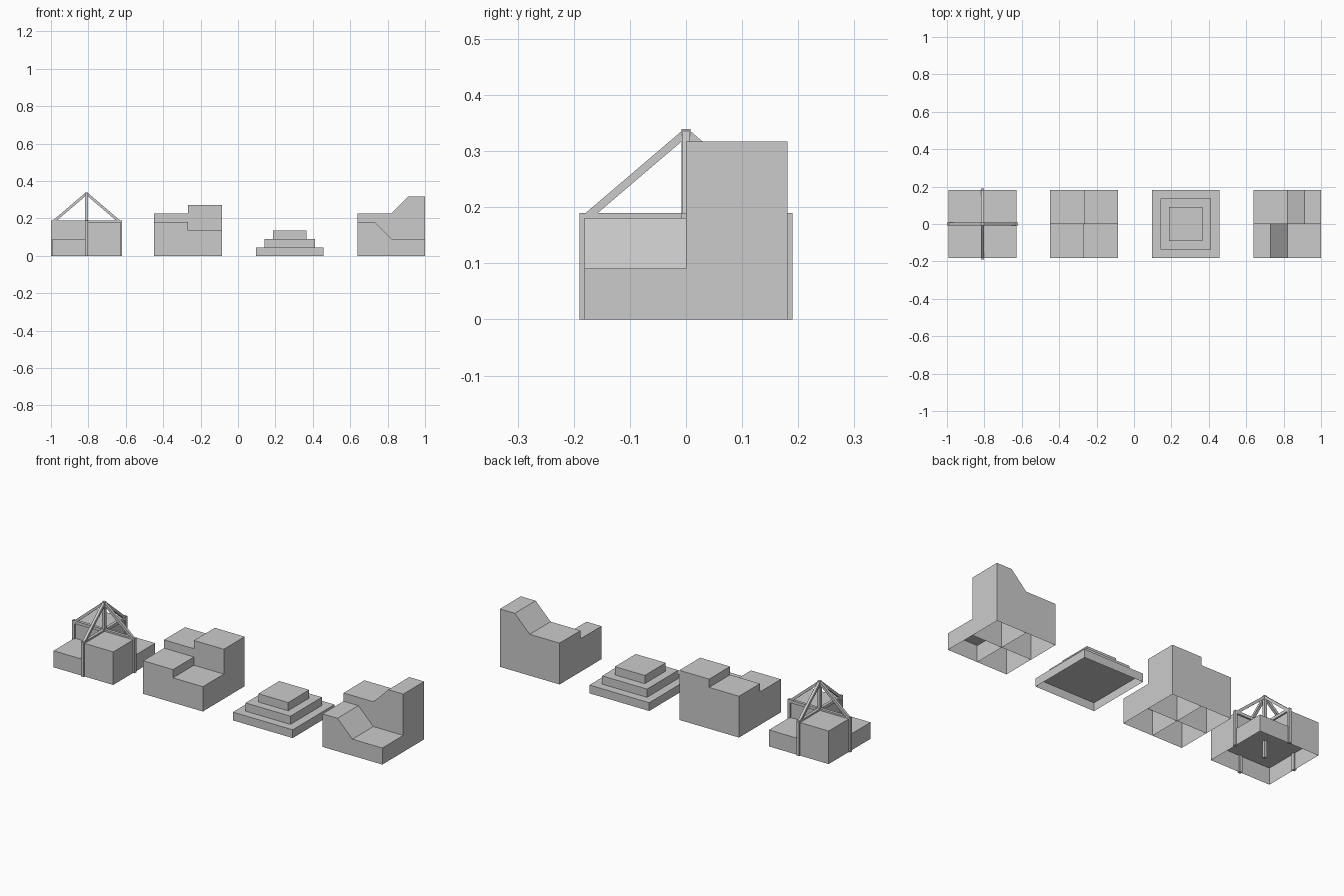
import bpy, bmesh
from mathutils import Vector

if "Cube" in bpy.data.objects:
    bpy.data.objects.remove(bpy.data.objects["Cube"])

H = 0.181          # half width of a model
Q = H / 4          # height step
CENTRES = [-0.81, -0.267, 0.277, 0.82]


def make(name, bm):
    bmesh.ops.recalc_face_normals(bm, faces=bm.faces[:])
    me = bpy.data.meshes.new(name)
    bm.to_mesh(me)
    bm.free()
    ob = bpy.data.objects.new(name, me)
    bpy.context.collection.objects.link(ob)
    return ob


def prism(name, profile, y0, y1, z0=0.0):
    """Extrude an x-z top profile along y; sides and top only, underside open."""
    bm = bmesh.new()
    outline = [(profile[0][0], z0)] + profile + [(profile[-1][0], z0)]
    front = [bm.verts.new((x, y0, z)) for x, z in outline]
    back = [bm.verts.new((x, y1, z)) for x, z in outline]
    bm.faces.new(front)
    bm.faces.new(back[::-1])
    for i in range(len(outline) - 1):
        bm.faces.new((front[i], back[i], back[i + 1], front[i + 1]))
    bm.normal_update()
    ob = make(name, bm)
    # open shells: make sure the top faces point upward
    tops = [p for p in ob.data.polygons if p.normal.z > 0.3]
    if not tops:
        ob.data.flip_normals()
    return ob


def block(name, x0, x1, y0, y1, z0, z1):
    return prism(name, [(x0, z1), (x1, z1)], y0, y1, z0)


def bar(name, a, b, t=0.016):
    """Square bar between two points lying in an axis-aligned plane."""
    a, b = Vector(a), Vector(b)
    d = (b - a).normalized()
    side = Vector((0, 1, 0)) if abs(d.y) < 1e-4 else Vector((1, 0, 0))
    up = d.cross(side)
    bm = bmesh.new()
    ends = []
    for p in (a, b):
        ends.append([bm.verts.new(p + (side * i + up * j) * t / 2)
                     for i, j in ((-1, -1), (1, -1), (1, 1), (-1, 1))])
    bm.faces.new(ends[0])
    bm.faces.new(ends[1][::-1])
    for i in range(4):
        k = (i + 1) % 4
        bm.faces.new((ends[0][i], ends[0][k], ends[1][k], ends[1][i]))
    return make(name, bm)


# Framed model: lower slab with two upper blocks on a diagonal
c = CENTRES[0]
block("framed_base", c - H, c + H, -H, H, 0, 2 * Q)
block("framed_front_block", c, c + H, -H, 0, 2 * Q, H)
block("framed_back_block", c - H, c, 0, H, 2 * Q, H)

# Timber frame: posts, beams and rafters on four sides
bar("frame_centre_post", (c, 0, 0), (c, 0, 0.339))
for side, (sx, sy) in {"left": (-1, 0), "right": (1, 0),
                       "front": (0, -1), "back": (0, 1)}.items():
    e = 0.182
    bar(f"frame_{side}_post", (c + sx * e, sy * e, 0), (c + sx * e, sy * e, 0.19))
    bar(f"frame_{side}_beam", (c + sx * e, sy * e, e), (c, 0, e))
    bar(f"frame_{side}_rafter", (c + sx * 0.177, sy * 0.177, e), (c, 0, 0.333), 0.014)

# Spiral of four blocks of rising height
c = CENTRES[1]
for name, ix, iy, n in (("front_right", 0, -1, 3), ("front_left", -1, -1, 4),
                        ("back_left", -1, 0, 5), ("back_right", 0, 0, 6)):
    block(f"spiral_{name}_block", c + ix * H, c + (ix + 1) * H,
          iy * H, (iy + 1) * H, 0, n * Q)

# Stepped pyramid
c = CENTRES[2]
for i in range(3):
    r = H - i * Q
    block(f"pyramid_step_{i + 1}", c - r, c + r, -r, r, i * Q, (i + 1) * Q)

# Ramped spiral: four blocks, two of them with sloping tops
c = CENTRES[3]
block("ramp_front_right_block", c, c + H, -H, 0, 0, 2 * Q)
prism("ramp_front_left_slope", [(c - H, H), (c - H / 2, H), (c, 2 * Q)], -H, 0)
block("ramp_back_left_block", c - H, c, 0, H, 0, 5 * Q)
prism("ramp_back_right_slope", [(c, 5 * Q), (c + H / 2, 7 * Q), (c + H, 7 * Q)], 0, H)
